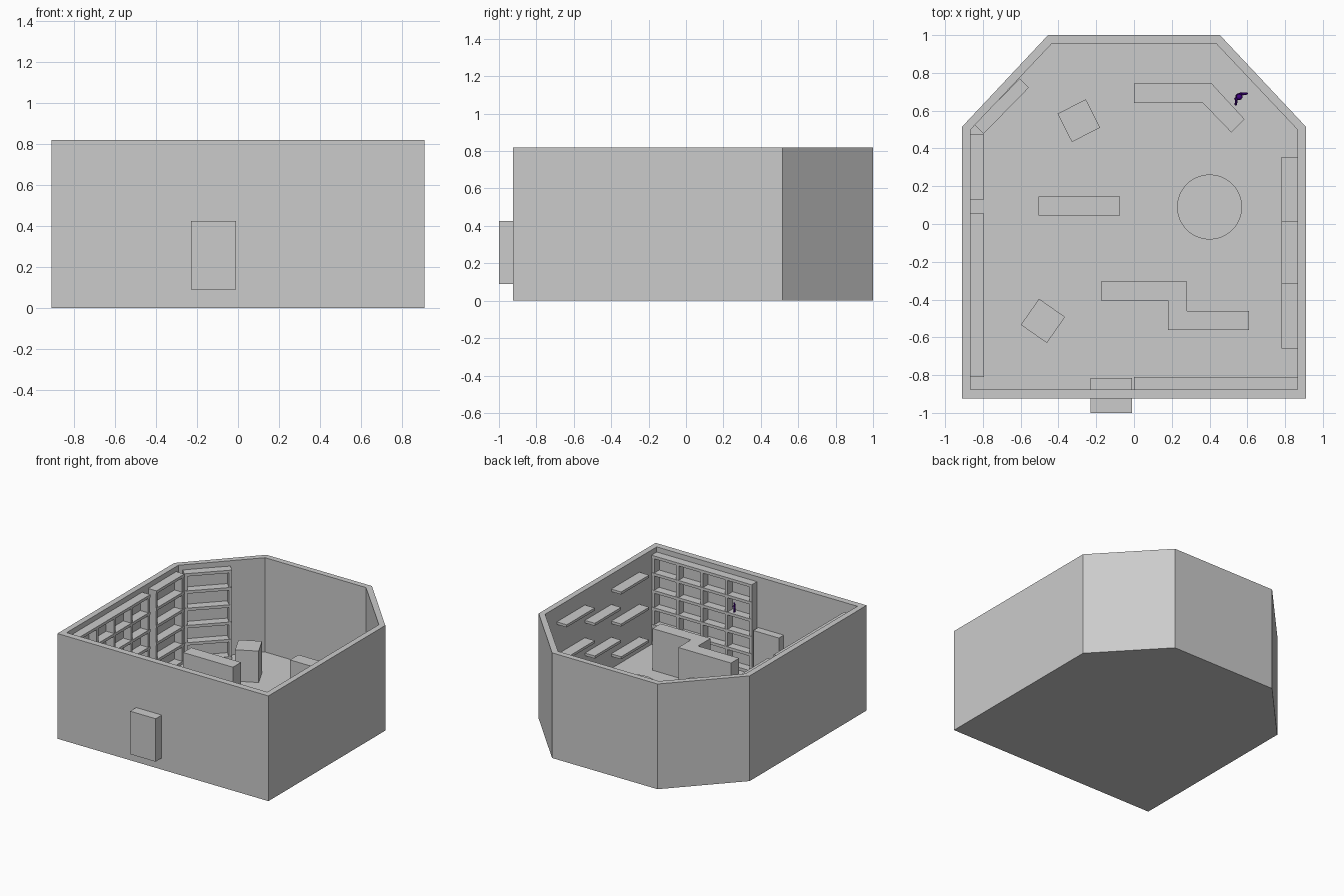
import bpy, bmesh, math
from mathutils import Matrix, Vector

if "Cube" in bpy.data.objects:
    bpy.data.objects.remove(bpy.data.objects["Cube"])

FLOOR, TOP = 0.085, 0.82


def finish(name, bm, mat=None):
    bmesh.ops.recalc_face_normals(bm, faces=bm.faces[:])
    me = bpy.data.meshes.new(name)
    bm.to_mesh(me)
    bm.free()
    ob = bpy.data.objects.new(name, me)
    bpy.context.collection.objects.link(ob)
    if mat:
        me.materials.append(mat)
    return ob


def add_box(bm, lo, hi):
    lo, hi = Vector(lo), Vector(hi)
    m = Matrix.Translation((lo + hi) / 2) @ Matrix.Diagonal((*(hi - lo), 1))
    bmesh.ops.create_cube(bm, size=1, matrix=m)


def box(name, lo, hi):
    bm = bmesh.new()
    add_box(bm, lo, hi)
    return finish(name, bm)


def prism(name, pts, z0, z1):
    bm = bmesh.new()
    f = bm.faces.new([bm.verts.new((x, y, z0)) for x, y in pts])
    ext = bmesh.ops.extrude_face_region(bm, geom=[f], use_keep_orig=True)
    vs = [g for g in ext["geom"] if isinstance(g, bmesh.types.BMVert)]
    bmesh.ops.translate(bm, verts=vs, vec=(0, 0, z1 - z0))
    return finish(name, bm)


# Room shell: outer walls, rim, inner walls and floor
outer = [(-.91, -.925), (.91, -.925), (.91, .515), (.455, 1), (-.455, 1), (-.91, .515)]
inner = [(-.865, -.875), (.865, -.875), (.865, .5), (.435, .955), (-.435, .955), (-.865, .5)]
bm = bmesh.new()
rings = [[bm.verts.new((x, y, z)) for x, y in pts]
         for pts, z in ((outer, 0), (outer, TOP), (inner, TOP), (inner, FLOOR))]
for a, b in zip(rings, rings[1:]):
    for i in range(6):
        j = (i + 1) % 6
        bm.faces.new((a[i], a[j], b[j], b[i]))
bm.faces.new(rings[0])
bm.faces.new(rings[-1])
finish("room_shell", bm)

# Door block through the front wall
box("door", (-.23, -1, .09), (-.01, -.815, .425))

# Counters
prism("straight_counter", [(-.505, .045), (-.075, .045), (-.075, .145), (-.505, .145)], FLOOR, .41)
prism("stepped_counter", [(-.175, -.305), (-.175, -.405), (.18, -.405), (.18, -.56),
                          (.61, -.56), (.61, -.46), (.28, -.46), (.28, -.305)], FLOOR, .41)
prism("bent_counter", [(0, .745), (0, .64), (.365, .64), (.515, .485), (.585, .555), (.41, .745)], FLOOR, .26)

# Round table
prism("round_table", [(.4 + .172 * math.cos(math.tau * i / 48), .09 + .172 * math.sin(math.tau * i / 48))
                      for i in range(48)], FLOOR, .24)

# Turned display pedestals
for name, x, y, ang in (("back_pedestal", -.292, .547, 27), ("front_pedestal", -.482, -.513, -35)):
    ob = box(name, (-.084, -.084, FLOOR), (.084, .084, .33))
    ob.location = (x, y, 0)
    ob.rotation_euler.z = math.radians(ang)


# Bookcases: uprights and shelves, local x along the wall, local y into the room
def bookcase(name, origin, angle, length, depth, cols, rows=5, t=.022, top=.78):
    bm = bmesh.new()
    for c in range(cols + 1):
        x = (length - t) * c / cols
        add_box(bm, (x, 0, FLOOR), (x + t, depth - .004, top - .002))
    for r in range(rows + 1):
        z = FLOOR + (top - FLOOR - t) * r / rows
        add_box(bm, (0, 0, z), (length, depth, z + t))
    ob = finish(name, bm)
    ob.location = (*origin, 0)
    ob.rotation_euler.z = math.radians(angle)


bookcase("front_bookcase", (0, -.875), 0, .865, .065, 4)
bookcase("left_bookcase", (-.865, .055), -90, .865, .07, 4)
bookcase("left_narrow_bookcase", (-.865, .475), -90, .345, .07, 1)
bookcase("corner_bookcase", (-.605, .77), -134.4, .343, .068, 1)

# Staggered floating shelves on the right wall
for col, (y0, y1, levels) in enumerate(((.01, .355, (.2, .45, .705)),
                                        (-.315, .01, (.33, .585)),
                                        (-.66, -.315, (.2, .455, .705)))):
    for row, z in enumerate(levels):
        box(f"floating_shelf_{col}_{row}", (.78, y0, z - .02), (.866, y1, z))

# Small dark figures: capsule limbs, torso and head
navy = bpy.data.materials.new("dark_violet")
navy.diffuse_color = (.05, .0, .22, 1)
navy.use_nodes = True
navy.node_tree.nodes["Principled BSDF"].inputs["Base Color"].default_value = navy.diffuse_color


def figure(name, loc, height, angle):
    bm = bmesh.new()
    limbs = [((.0, .09, 0), (.0, .06, .48), .055), ((.0, -.09, 0), (.0, -.06, .48), .055),
             ((0, 0, .45), (0, 0, .8), .095), ((0, .09, .78), (.1, .22, .6), .04),
             ((0, -.09, .78), (.1, -.22, .6), .04)]
    for a, b, r in limbs:
        a, b = Vector(a), Vector(b)
        rot = (b - a).to_track_quat('Z', 'Y').to_matrix().to_4x4()
        m = Matrix.Translation((a + b) / 2) @ rot
        bmesh.ops.create_cone(bm, cap_ends=True, segments=10, radius1=r, radius2=r * .85,
                              depth=(b - a).length, matrix=m)
    bmesh.ops.create_uvsphere(bm, u_segments=12, v_segments=8, radius=.085,
                              matrix=Matrix.Translation((.02, 0, .91)))
    ob = finish(name, bm, navy)
    for p in ob.data.polygons:
        p.use_smooth = len(p.vertices) < 5
    ob.location = loc
    ob.scale = (height,) * 3
    ob.rotation_euler.z = math.radians(angle)


figure("floor_figure", (.555, .675, FLOOR), .19, -45)
figure("shelf_figure", (.17, -.84, .505), .08, 0)
